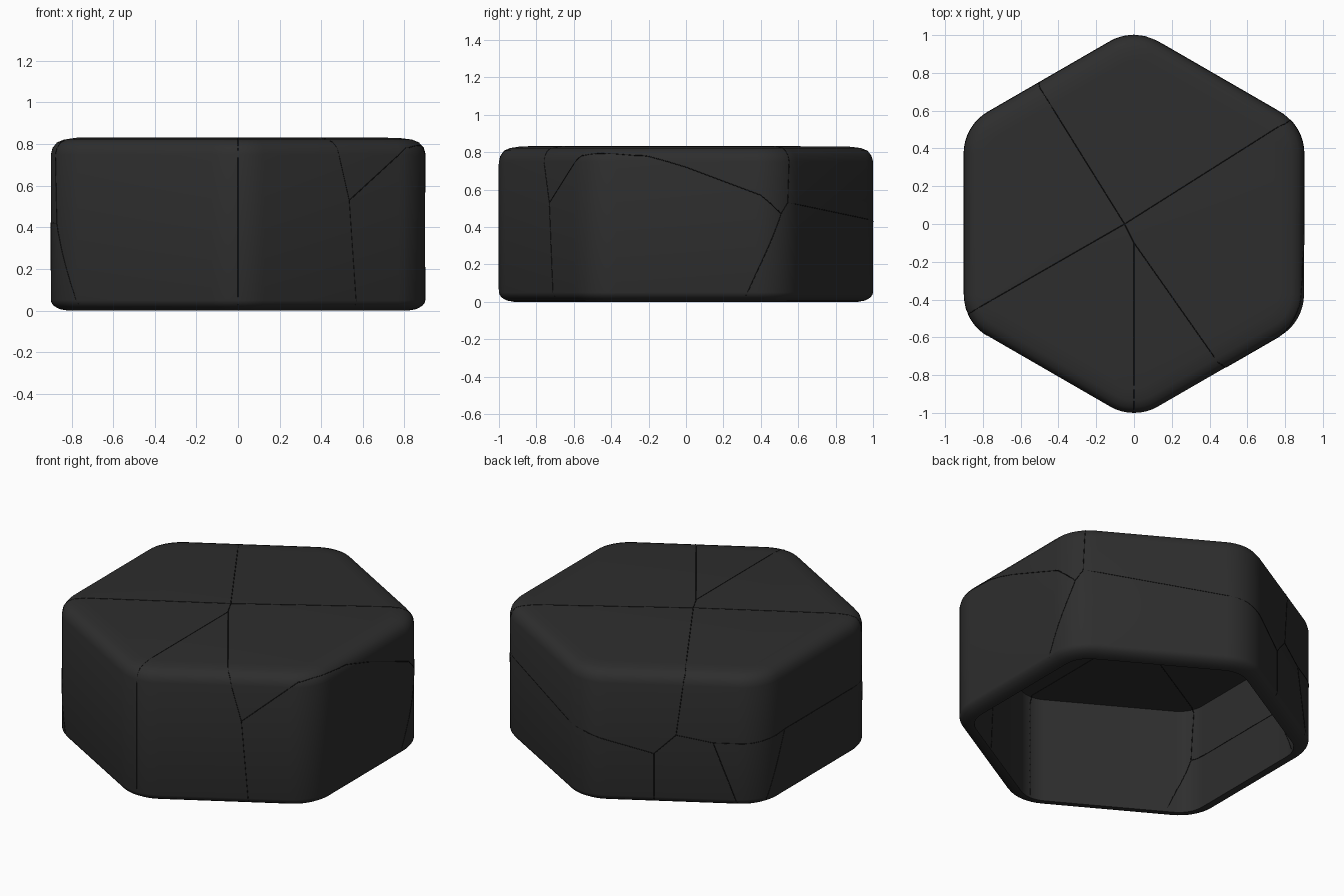
import bpy, bmesh, math
from mathutils import Vector
from mathutils.bvhtree import BVHTree

if "Cube" in bpy.data.objects:
    bpy.data.objects.remove(bpy.data.objects["Cube"])

APOTHEM, CORNER = 0.90, 0.2535


def material(name, v):
    m = bpy.data.materials.new(name)
    m.diffuse_color = (v, v, v, 1)
    m.use_nodes = True
    m.node_tree.nodes["Principled BSDF"].inputs["Base Color"].default_value = m.diffuse_color
    return m


charcoal = material("charcoal", 0.027)
black = material("crack black", 0.008)


def ring(bm, inset, z, seg=8):
    """Rounded hexagon with points on +-y, offset inwards by inset."""
    r = CORNER - inset
    d = (APOTHEM - CORNER) / math.cos(math.pi / 6)
    out = []
    for k in range(6):
        a = math.radians(90 + 60 * k)
        for i in range(seg + 1):
            b = a + math.radians(-30 + 60 * i / seg)
            out.append(bm.verts.new((d * math.cos(a) + r * math.cos(b),
                                     d * math.sin(a) + r * math.sin(b), z)))
    return out


# Hollow hexagonal cap: profile runs from ceiling, down inside, up outside, to top
profile = [(0.085, 0.66), (0.085, 0.0), (0.08, 0.0), (0.042, 0.007), (0.015, 0.022),
           (0.003, 0.038), (0, 0.05), (0, 0.75), (0.009, 0.782), (0.03, 0.808),
           (0.065, 0.822), (0.13, 0.83)]
bm = bmesh.new()
rings = [ring(bm, i, z) for i, z in profile]
for a, b in zip(rings, rings[1:]):
    n = len(a)
    for i in range(n):
        j = (i + 1) % n
        bm.faces.new((a[i], a[j], b[j], b[i]))
bm.faces.new(rings[0])
bm.faces.new(rings[-1])
bmesh.ops.recalc_face_normals(bm, faces=bm.faces)
tree = BVHTree.FromBMesh(bm)
mesh = bpy.data.meshes.new("hexagonal_shell")
bm.to_mesh(mesh)
bm.free()
mesh.materials.append(charcoal)
shell = bpy.data.objects.new("hexagonal_shell", mesh)
bpy.context.collection.objects.link(shell)
bpy.context.view_layer.objects.active = shell
shell.select_set(True)
bpy.ops.object.shade_smooth_by_angle(angle=math.radians(40))

# Hairline cracks, as rough paths that get projected on the shell
T = 0.83
paths = [
    [(-.05, 0, T), (-.51, .74, T), (-.47, .77, .44)],
    [(-.05, 0, T), (.82, .55, T), (.84, .55, .53)],
    [(-.05, 0, T), (-.87, -.47, T), (-.89, -.5, .42), (-.77, -.59, .03)],
    [(-.05, 0, T), (0, -.1, T), (0, -1, T), (0, -1, .02)],
    [(0, -.1, T), (.45, -.74, T), (.535, -.73, .53), (.57, -.71, .02)],
    [(.535, -.73, .53), (.82, -.57, .79), (.9, -.43, .81), (.9, -.2, .78),
     (.9, 0, .72), (.9, .4, .57), (.88, .52, .47), (.9, .32, .03)],
    [(.88, .52, .47), (.84, .55, .53), (0, 1, .43), (-.36, .83, .32), (-.36, .83, .02)],
    [(-.36, .83, .32), (-.47, .77, .44), (-.65, .66, .4), (-.77, .59, .02)],
    [(-.65, .66, .4), (-.84, .55, .4), (-.9, .31, .42), (-.89, -.5, .42)],
    [(-.9, .31, .42), (-.89, .47, .03)],
]


def cracks(name, scale):
    cu = bpy.data.curves.new(name, "CURVE")
    cu.dimensions = "3D"
    cu.bevel_depth = 0.0022
    cu.bevel_resolution = 0
    for path in paths:
        pts = []
        for p, q in zip(path, path[1:]):
            p, q = Vector(p) * scale, Vector(q) * scale
            p.z, q.z = [v.z * 0.79 / scale if scale < 1 else v.z for v in (p, q)]
            pts += [tree.find_nearest(p.lerp(q, i / 16))[0] for i in range(17)]
        pts = [p for i, p in enumerate(pts) if i == 0 or (p - pts[i - 1]).length > 1e-4]
        s = cu.splines.new("POLY")
        s.points.add(len(pts) - 1)
        for sp, p in zip(s.points, pts):
            sp.co = (*p, 1)
    cu.materials.append(black)
    ob = bpy.data.objects.new(name, cu)
    bpy.context.collection.objects.link(ob)
    bpy.ops.object.select_all(action="DESELECT")
    bpy.context.view_layer.objects.active = ob
    ob.select_set(True)
    bpy.ops.object.convert(target="MESH")


cracks("outer_cracks", 1.0)
cracks("inner_cracks", 0.9)
